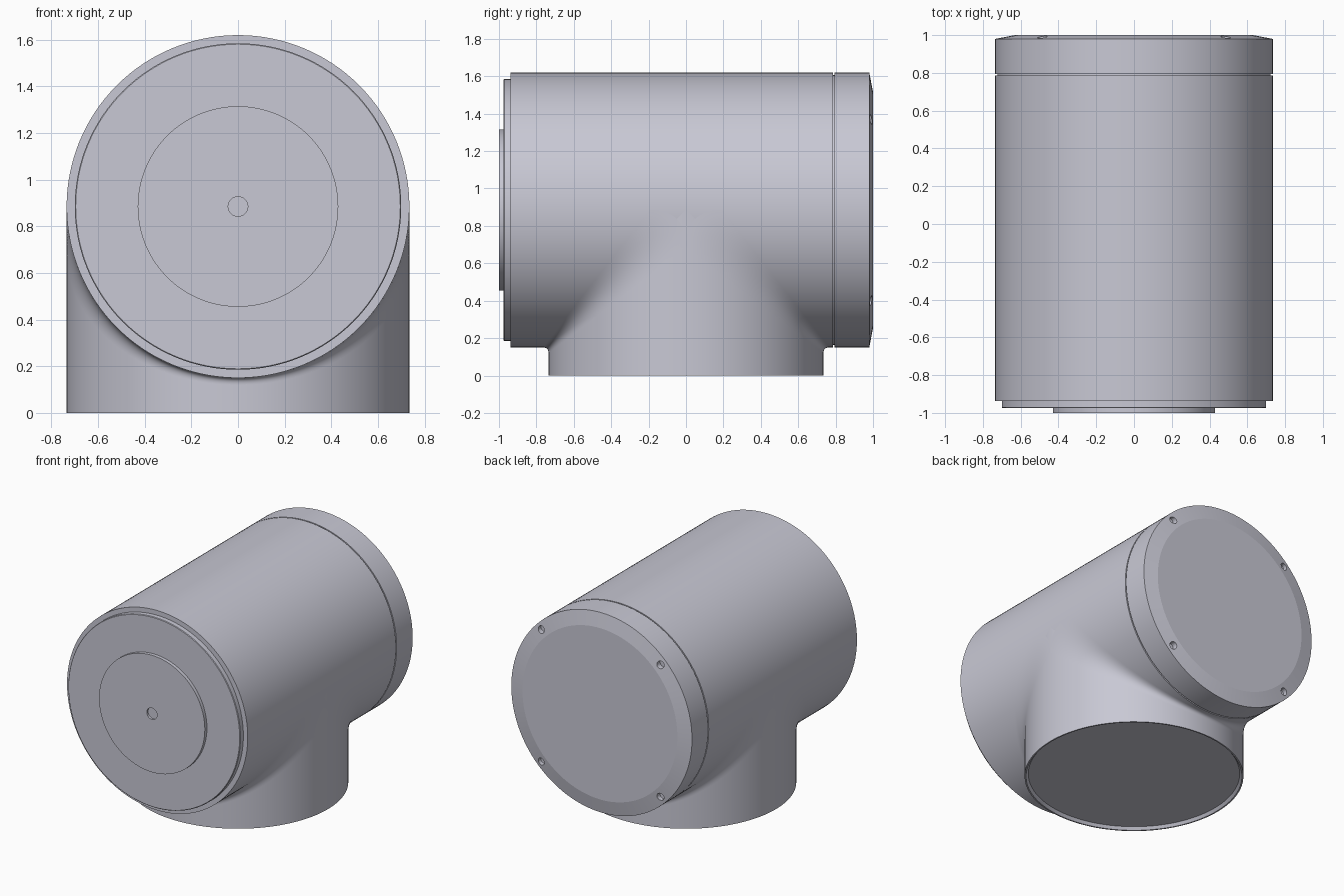
import bpy, bmesh
from math import sin, cos, pi, radians
from mathutils import Vector

if "Cube" in bpy.data.objects:
    bpy.data.objects.remove(bpy.data.objects["Cube"], do_unlink=True)

R = 0.735        # radius shared by the barrel and the branch
AXIS = 0.885     # height of the barrel axis
SEG = 128

metal = bpy.data.materials.new("blue_grey_metal")
metal.use_nodes = True
metal.diffuse_color = (0.58, 0.58, 0.66, 1)
metal.node_tree.nodes["Principled BSDF"].inputs["Base Color"].default_value = metal.diffuse_color


def finish(name, bm):
    mesh = bpy.data.meshes.new(name)
    bm.to_mesh(mesh)
    bm.free()
    mesh.materials.append(metal)
    obj = bpy.data.objects.new(name, mesh)
    bpy.context.collection.objects.link(obj)
    return obj


def activate(obj):
    bpy.ops.object.select_all(action='DESELECT')
    obj.select_set(True)
    bpy.context.view_layer.objects.active = obj


def shade(obj):
    activate(obj)
    bpy.ops.object.shade_smooth_by_angle(angle=radians(8))


def lathe(bm, profile, place, seg=SEG):
    """Turn (radius, position) pairs around an axis, capping both ends."""
    rings = [[bm.verts.new(place(r * cos(2 * pi * i / seg), r * sin(2 * pi * i / seg), a))
              for i in range(seg)] for r, a in profile]
    for low, high in zip(rings, rings[1:]):
        for i in range(seg):
            j = (i + 1) % seg
            bm.faces.new((low[i], low[j], high[j], high[i]))
    bm.faces.new(rings[0])
    bm.faces.new(rings[-1])
    bmesh.ops.recalc_face_normals(bm, faces=bm.faces)


def along_y(u, v, a):
    return (u, a, AXIS + v)


def along_z(u, v, a):
    return (u, v, a)


def turned(name, profile, place):
    bm = bmesh.new()
    lathe(bm, profile, place)
    return finish(name, bm)


# Barrel, stepped front plates and the branch with its recessed base
shade(turned("barrel", [(R, -0.937), (R, 0.785), (0.722, 0.785), (0.722, 0.80)], along_y))
shade(turned("front_plate", [(0.70, -0.93), (0.70, -0.971), (0.696, -0.975)], along_y))
shade(turned("front_disc", [(0.43, -0.97), (0.43, -1.0), (0.042, -1.0), (0.042, -0.985)], along_y))
shade(turned("branch_pipe", [(R, AXIS), (R, 0), (0.725, 0), (0.71, 0.02)], along_z))

# Rear cap with chamfered rim and four screw holes
cap = turned("rear_cap", [(0.722, 0.78), (0.722, 0.794), (R, 0.794), (R, 0.98), (0.63, 1.0)], along_y)
bm = bmesh.new()
for sx in (-1, 1):
    for sz in (-1, 1):
        lathe(bm, [(0.027, 0.955), (0.027, 1.05)],
              lambda u, v, a: (u + sx * 0.485, a, AXIS + sz * 0.485 + v), 24)
cutter = finish("screw_hole_cutter", bm)
cutter.hide_render = True
cut = cap.modifiers.new("screw_holes", 'BOOLEAN')
cut.operation = 'DIFFERENCE'
cut.solver = 'EXACT'
cut.object = cutter
activate(cap)
bpy.ops.object.modifier_apply(modifier=cut.name)
bpy.data.objects.remove(cutter, do_unlink=True)
shade(cap)

# Blend between barrel and branch, widening toward the sides
ROWS, STEPS = 96, 20
bm = bmesh.new()
for side in (-1, 1):
    grid = []
    for i in range(ROWS + 1):
        phi = pi * i / ROWS
        s = sin(phi)
        setback = 0.03 + 0.165 * (1 - s)
        row = []
        for k in range(STEPS + 1):
            t = k / STEPS
            y = R * s + setback * (1 - t) ** 2
            z = AXIS - R * s - setback * t ** 2
            row.append(bm.verts.new((R * cos(phi), side * y, z)))
        grid.append(row)
    for a, b in zip(grid, grid[1:]):
        for k in range(STEPS):
            bm.faces.new((a[k], a[k + 1], b[k + 1], b[k]))
for face in bm.faces:
    face.normal_update()
    outward = face.calc_center_median() - Vector((0, 0, AXIS))
    if face.normal.dot(outward) < 0:
        face.normal_flip()
shade(finish("branch_fillet", bm))
